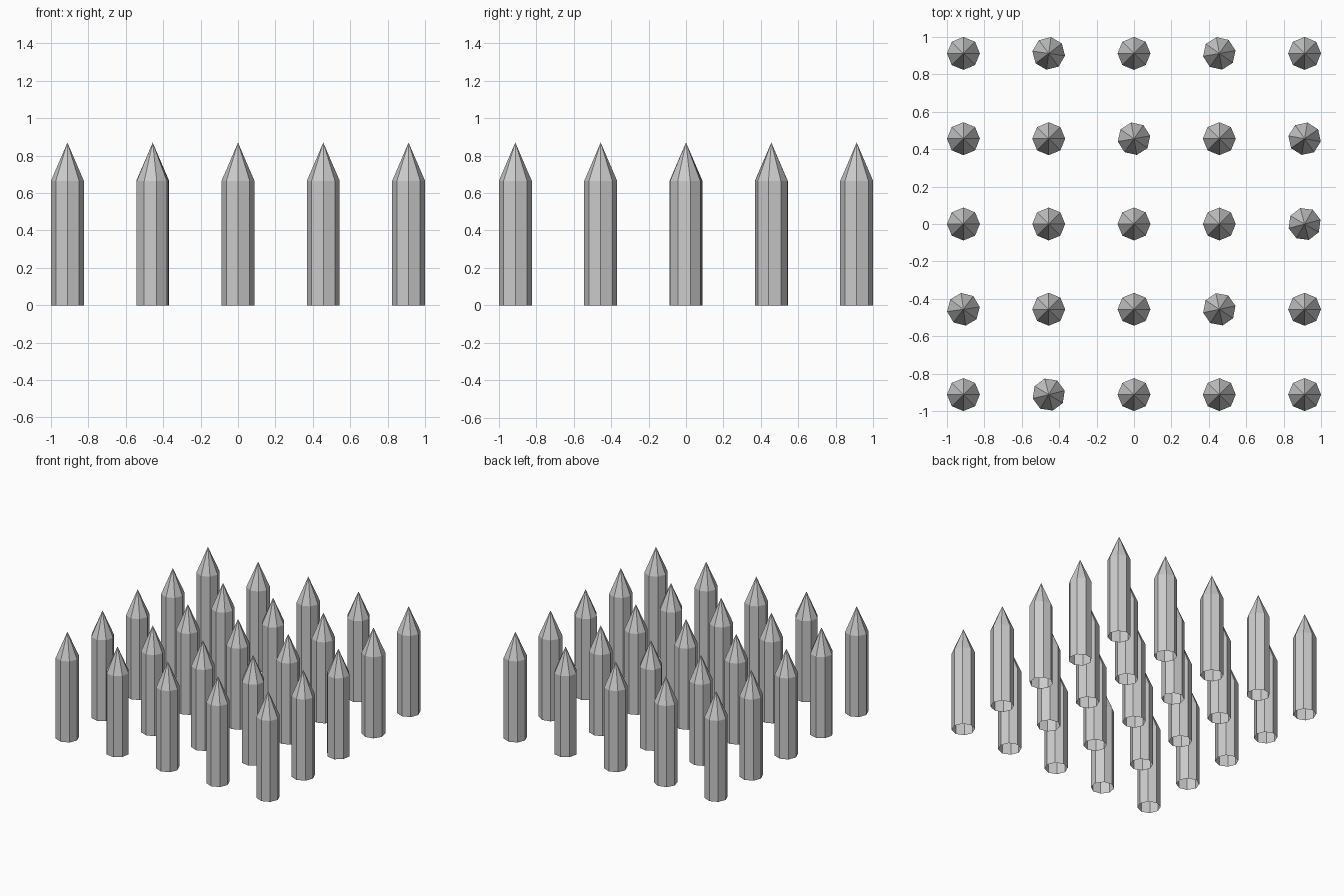
import bpy, bmesh
from math import cos, sin, pi, radians

if "Cube" in bpy.data.objects:
    bpy.data.objects.remove(bpy.data.objects["Cube"])

SIDES = 8
RADIUS = 0.088
SHOULDER = 0.665
TIP = 0.87
SPACING = 0.456

# Grid cells (column, row) whose spike is turned about its axis
TURNED = {(0, 1): 10, (2, 1): -10, (2, 0): 15, (-2, -1): 8,
          (1, -1): 12, (-1, -2): 14, (1, 2): 10, (-1, 2): -8}


def spike_mesh():
    """Faceted post, open underneath, with a pointed top."""
    bm = bmesh.new()
    rings = []
    for z in (0, SHOULDER):
        rings.append([bm.verts.new((RADIUS * cos(2 * pi * i / SIDES),
                                    RADIUS * sin(2 * pi * i / SIDES), z))
                      for i in range(SIDES)])
    tip = bm.verts.new((0, 0, TIP))
    low, high = rings
    for i in range(SIDES):
        j = (i + 1) % SIDES
        bm.faces.new((low[i], low[j], high[j], high[i]))
        bm.faces.new((high[i], high[j], tip))
    mesh = bpy.data.meshes.new("spike")
    bm.to_mesh(mesh)
    bm.free()
    return mesh


# Five by five field of spikes sharing one mesh
mesh = spike_mesh()
for col in range(-2, 3):
    for row in range(-2, 3):
        spike = bpy.data.objects.new(f"spike_{col + 3}_{row + 3}", mesh)
        spike.location = (col * SPACING, row * SPACING, 0)
        spike.rotation_euler.z = radians(TURNED.get((col, row), 0))
        bpy.context.collection.objects.link(spike)
